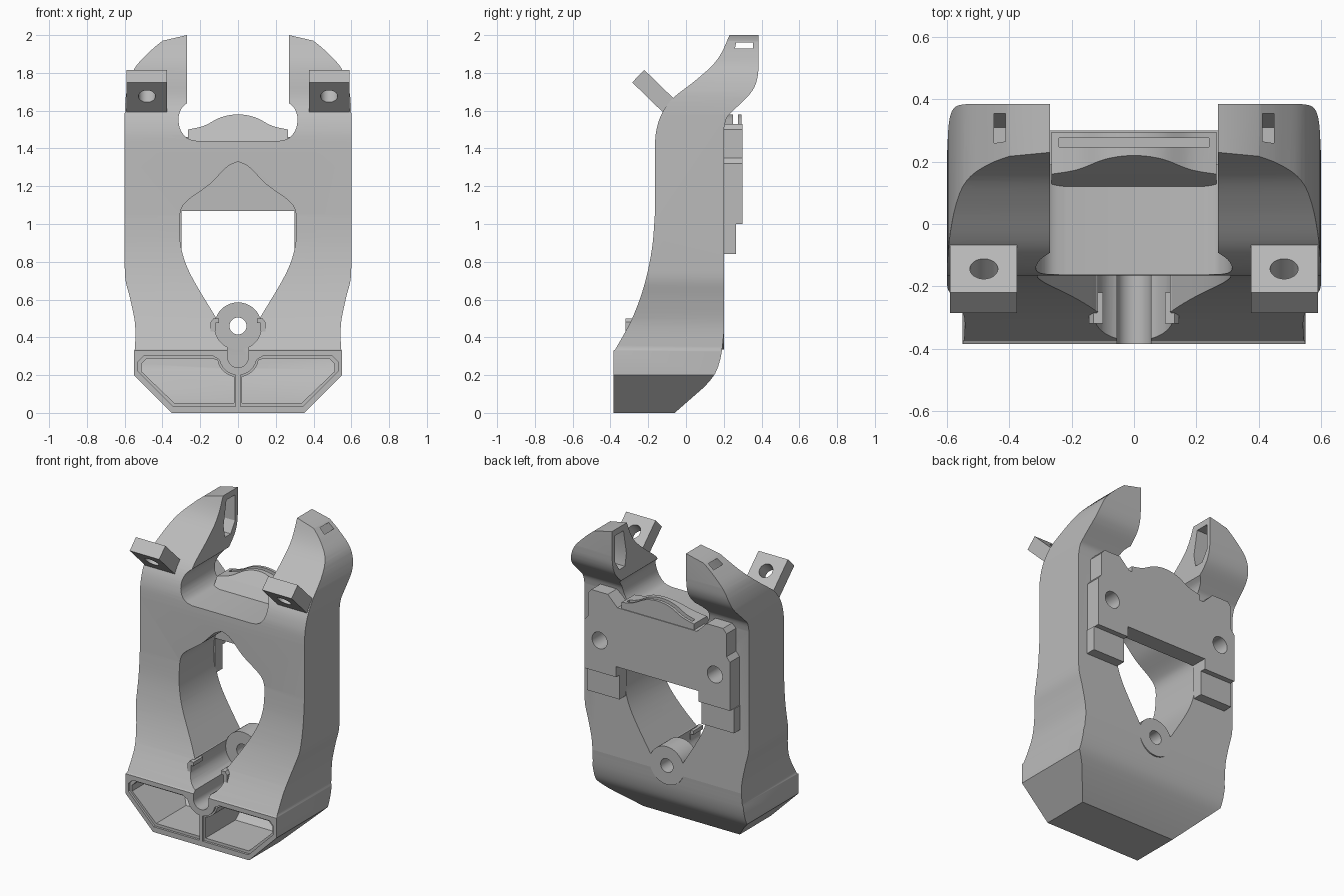
import bpy, bmesh, math
from mathutils import Vector, Matrix

if "Cube" in bpy.data.objects:
    bpy.data.objects.remove(bpy.data.objects["Cube"], do_unlink=True)

grey = bpy.data.materials.new("plain grey")
grey.use_nodes = True
colour = (0.5, 0.5, 0.5, 1)
grey.diffuse_color = colour
grey.node_tree.nodes["Principled BSDF"].inputs["Base Color"].default_value = colour


def curve(pts, n=5):
    """Smooth line through the points."""
    p = [Vector(q) for q in [pts[0]] + pts + [pts[-1]]]
    out = []
    for a, b, c, d in zip(p, p[1:], p[2:], p[3:]):
        for i in range(n):
            t = i / n
            out.append(tuple(0.5 * (2 * b + (c - a) * t + (2 * a - 5 * b + 4 * c - d) * t * t
                                    + (3 * b - a - 3 * c + d) * t ** 3)))
    return out + [tuple(pts[-1])]


def mirrored(half):
    """Close a right-hand outline with its mirror image."""
    return half + [(-x, z) for x, z in reversed(half) if abs(x) > 1e-5]


def add(name, bm):
    bmesh.ops.recalc_face_normals(bm, faces=bm.faces)
    mesh = bpy.data.meshes.new(name)
    bm.to_mesh(mesh)
    bm.free()
    mesh.materials.append(grey)
    obj = bpy.data.objects.new(name, mesh)
    bpy.context.collection.objects.link(obj)
    return obj


def prism(name, pts, axis, a, b):
    """Extrude an outline: (x, z) along y, or (y, z) along x."""
    bm = bmesh.new()
    put = (lambda p, t: (p[0], t, p[1])) if axis == "y" else (lambda p, t: (t, p[0], p[1]))
    face = bm.faces.new([bm.verts.new(put(p, a)) for p in pts])
    res = bmesh.ops.extrude_face_region(bm, geom=[face])
    step = (0, b - a, 0) if axis == "y" else (b - a, 0, 0)
    bmesh.ops.translate(bm, vec=step, verts=[v for v in res["geom"] if isinstance(v, bmesh.types.BMVert)])
    return add(name, bm)


def box(name, x0, x1, y0, y1, z0, z1):
    return prism(name, [(x0, z0), (x1, z0), (x1, z1), (x0, z1)], "y", y0, y1)


def rod(name, centre, r, length, tilt=90):
    """Cylinder turned about x; 90 degrees lies along y."""
    bm = bmesh.new()
    m = Matrix.Translation(centre) @ Matrix.Rotation(math.radians(tilt), 4, "X")
    bmesh.ops.create_cone(bm, cap_ends=True, segments=40, radius1=r, radius2=r, depth=length, matrix=m)
    return add(name, bm)


def boolean(obj, tool, op="DIFFERENCE"):
    mod = obj.modifiers.new("bool", "BOOLEAN")
    mod.operation, mod.solver, mod.object = op, "EXACT", tool
    bpy.context.view_layer.objects.active = obj
    bpy.ops.object.modifier_apply(modifier=mod.name)
    bpy.data.objects.remove(tool, do_unlink=True)


# Body: front outline crossed with side outline
half = [(0, 0), (0.35, 0), (0.55, 0.2), (0.55, 0.33)]
half += curve([(0.545, 0.34), (0.545, 0.47), (0.57, 0.6), (0.595, 0.7), (0.6, 0.78)])
half += curve([(0.6, 1.58), (0.59, 1.7), (0.55, 1.82), (0.47, 1.91), (0.4, 1.97)])
half += [(0.27, 2.0)]
half += curve([(0.27, 1.64), (0.3, 1.61), (0.315, 1.56), (0.305, 1.5), (0.27, 1.455), (0.22, 1.44)])
half += [(0, 1.44)]
body = prism("body", mirrored(half), "y", -0.5, 0.5)

side = [(-0.385, 0), (-0.06, 0)]
side += curve([(0.1, 0.14), (0.155, 0.21), (0.185, 0.3), (0.2, 0.42)])
side += curve([(0.2, 1.5), (0.215, 1.56), (0.25, 1.6), (0.34, 1.69), (0.375, 1.76), (0.385, 1.84)])
side += [(0.385, 2.0), (0.235, 2.0)]
side += curve([(0.23, 2.0), (0.19, 1.91), (0.14, 1.84), (0.05, 1.76), (-0.07, 1.665), (-0.13, 1.58),
               (-0.158, 1.49), (-0.165, 1.4)])
side += curve([(-0.165, 1.05), (-0.18, 0.87), (-0.22, 0.68), (-0.285, 0.5), (-0.375, 0.335)])
side += [(-0.385, 0.33)]
boolean(body, prism("side_cutter", side, "x", -0.7, 0.7), "INTERSECT")

# Large central opening
opening = [(0, 0.5), (0.1, 0.5)]
opening += curve([(0.12, 0.51), (0.25, 0.73), (0.3, 0.87), (0.31, 1.0), (0.3, 1.08), (0.26, 1.13),
                  (0.15, 1.21), (0.06, 1.3), (0, 1.33)])
boolean(body, prism("opening_cutter", mirrored(opening), "y", -0.5, 0.5))

# Hollow air inlets in the foot, each with a shallow stepped rim
duct = [(-0.5, 0), (-0.12, 0), (0.03, 0.13), (0.1, 0.23), (0.13, 0.4), (-0.5, 0.4)]
for s in (1, -1):
    for inset, inner, depth in ((0, 0.012, -0.37), (0.018, 0.022, 0.3)):
        o = 0.53 - inset
        top = 0.3 - inset * 0.6
        r = 0.1 + inset * 0.6
        arc = [(max(inner, r * math.sin(a)), 0.3 - r * math.cos(a))
               for a in (math.pi / 2 * i / 8 for i in range(1, 8))]
        pts = [(inner, 0.035 + inset), (0.345 - inset * 0.4, 0.035 + inset), (o, 0.22),
               (o, top - 0.03), (o - 0.03, top), (r + 0.03, top)]
        pts += arc[::-1] + [(inner, 0.3 - r)]
        cut = prism("inlet_cutter", [(s * x, z) for x, z in pts], "y", -0.45, depth)
        if depth > 0:
            boolean(cut, prism("duct_limit", duct, "x", -0.7, 0.7), "INTERSECT")
        boolean(body, cut)
    # Outlet slot on the inner face of each horn
    slot = [(0.265, 1.96), (0.355, 1.96), (0.355, 1.79), (0.31, 1.72), (0.25, 1.72), (0.235, 1.8)]
    boolean(body, prism("outlet_cutter", slot, "x", s * 0.2, s * 0.45))

# Screw access: round recess and a round-bottomed channel to the front
boolean(body, rod("recess_cutter", (0, -0.225, 0.46), 0.125, 0.55))
trough = [(0.055, 0.5)] + [(0.055 * math.cos(a), 0.295 - 0.055 * math.sin(a))
                           for a in (math.pi * i / 16 for i in range(17))] + [(-0.055, 0.5)]
boolean(body, prism("trough_cutter", trough, "y", -0.5, 0.05))

# Screw boss
boss = rod("screw_boss", (0, 0.125, 0.46), 0.125, 0.15)
boolean(body, boss, "UNION")
boolean(body, rod("screw_cutter", (0, 0, 0.46), 0.045, 1))

# Rear mounting plate with ears, feet and screw holes
plate_half = [(0, 1.07), (0.3, 1.07), (0.3, 1.0), (0.53, 1.0), (0.53, 1.32), (0.505, 1.35),
              (0.505, 1.5), (0.48, 1.53), (0.36, 1.53), (0.29, 1.46), (0, 1.46)]
plate = prism("mounting_plate", mirrored(plate_half), "y", 0.19, 0.3)
for s in (1, -1):
    boolean(plate, rod("plate_hole_cutter", (s * 0.42, 0.25, 0.0 + 1.21), 0.055, 0.3))
    boolean(body, rod("body_hole_cutter", (s * 0.42, 0.17, 1.21), 0.055, 0.2))
    box("plate_foot", s * 0.3, s * 0.535, 0.19, 0.265, 0.84, 1.0)
    # Small cable clips beside the channel
    clip = [(0.1, 0.5), (0.13, 0.5), (0.145, 0.48), (0.145, 0.43), (0.12, 0.43), (0.12, 0.475), (0.1, 0.475)]
    prism("cable_clip", [(s * x, z) for x, z in clip], "y", -0.32, -0.22)

# Air spout with an arched mouth at the top of the plate
arch = [(0.265, 1.4)] + curve([(0.265, 1.5), (0.18, 1.52), (0.09, 1.565), (0, 1.58),
                               (-0.09, 1.565), (-0.18, 1.52), (-0.265, 1.5)]) + [(-0.265, 1.4)]
spout = prism("air_spout", arch, "y", 0, 0.4)
slope = [(0.12, 1.4), (0.12, 1.44), (0.16, 1.5), (0.235, 1.6), (0.295, 1.6), (0.295, 1.4)]
boolean(spout, prism("spout_limit", slope, "x", -0.4, 0.4), "INTERSECT")
boolean(spout, box("mouth_cutter", -0.24, 0.24, 0.248, 0.276, 1.42, 1.7))

# Tilted bracket tabs with holes
tab = [(-0.285, 1.75), (-0.22, 1.815), (-0.03, 1.63), (-0.095, 1.565)]
tabs = []
for s in (1, -1):
    t = prism("bracket_tab", tab, "x", s * 0.375, s * 0.59)
    boolean(t, rod("tab_hole_cutter", (s * 0.482, -0.175, 1.71), 0.045, 0.3, -45))
    tabs.append(t)

# Smooth curved faces, keep hard edges
bpy.ops.object.select_all(action="DESELECT")
for o in bpy.context.scene.objects:
    if o.type == "MESH" and o.data.materials and o.data.materials[0] == grey:
        o.select_set(True)
        bpy.context.view_layer.objects.active = o
bpy.ops.object.shade_smooth_by_angle(angle=math.radians(30))
